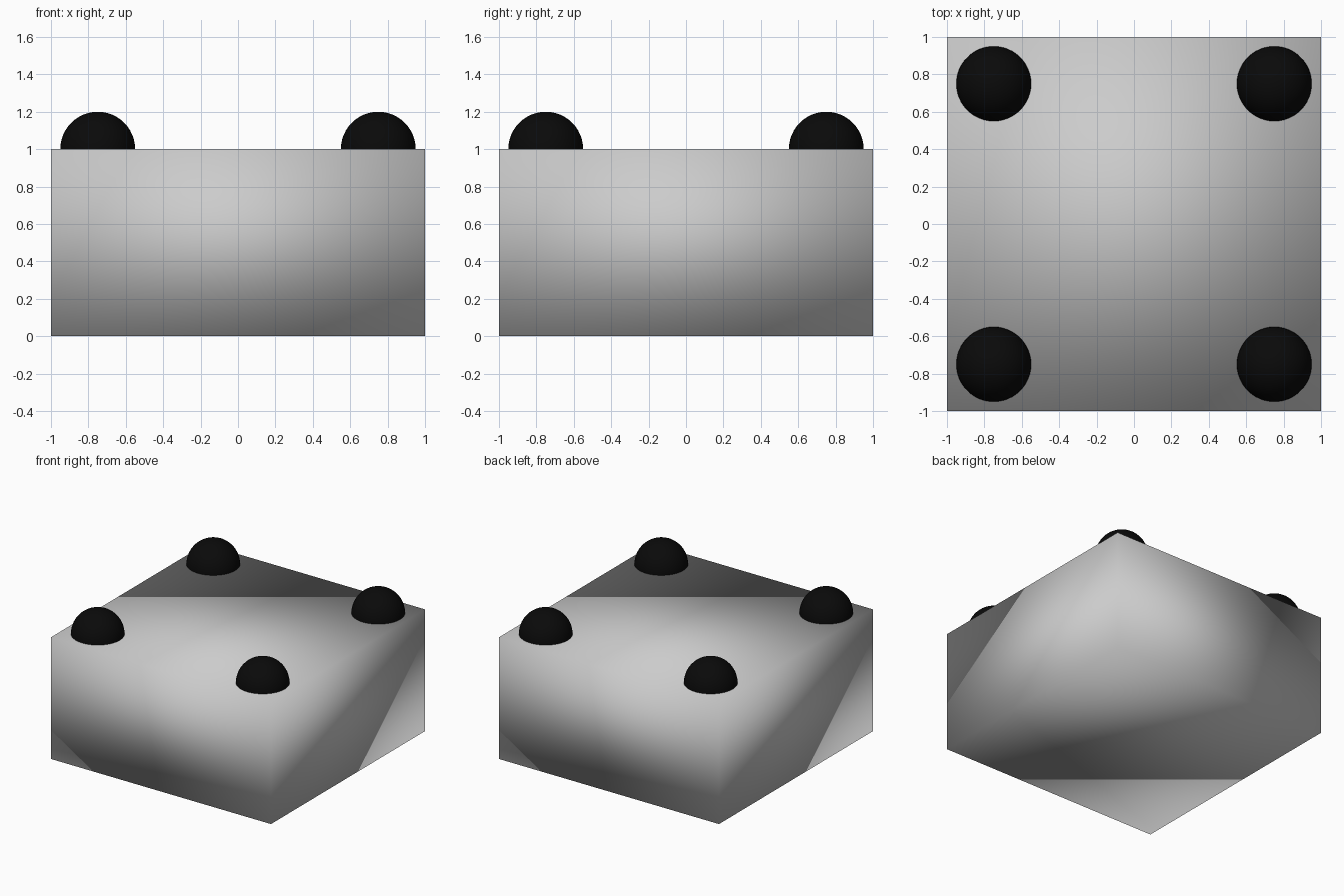
import bpy

if "Cube" in bpy.data.objects:
    bpy.data.objects.remove(bpy.data.objects["Cube"])

# Black material for the studs
black = bpy.data.materials.new("black")
black.diffuse_color = (0.003, 0.003, 0.003, 1)
black.use_nodes = True
black.node_tree.nodes["Principled BSDF"].inputs["Base Color"].default_value = black.diffuse_color

# Square block, shaded smooth across its edges
bpy.ops.mesh.primitive_cube_add(size=2, location=(0, 0, 0.5))
block = bpy.context.object
block.name = "block"
block.scale.z = 0.5
bpy.ops.object.transform_apply(location=False, rotation=False, scale=True)
bpy.ops.object.shade_smooth()

# Four round studs, half sunk into the top near the corners
for side, x in (("left", -0.75), ("right", 0.75)):
    for end, y in (("front", -0.75), ("back", 0.75)):
        bpy.ops.mesh.primitive_uv_sphere_add(segments=48, ring_count=24, radius=0.2,
                                             location=(x, y, 1))
        stud = bpy.context.object
        stud.name = f"{end}_{side}_stud"
        stud.data.materials.append(black)
        bpy.ops.object.shade_smooth()
